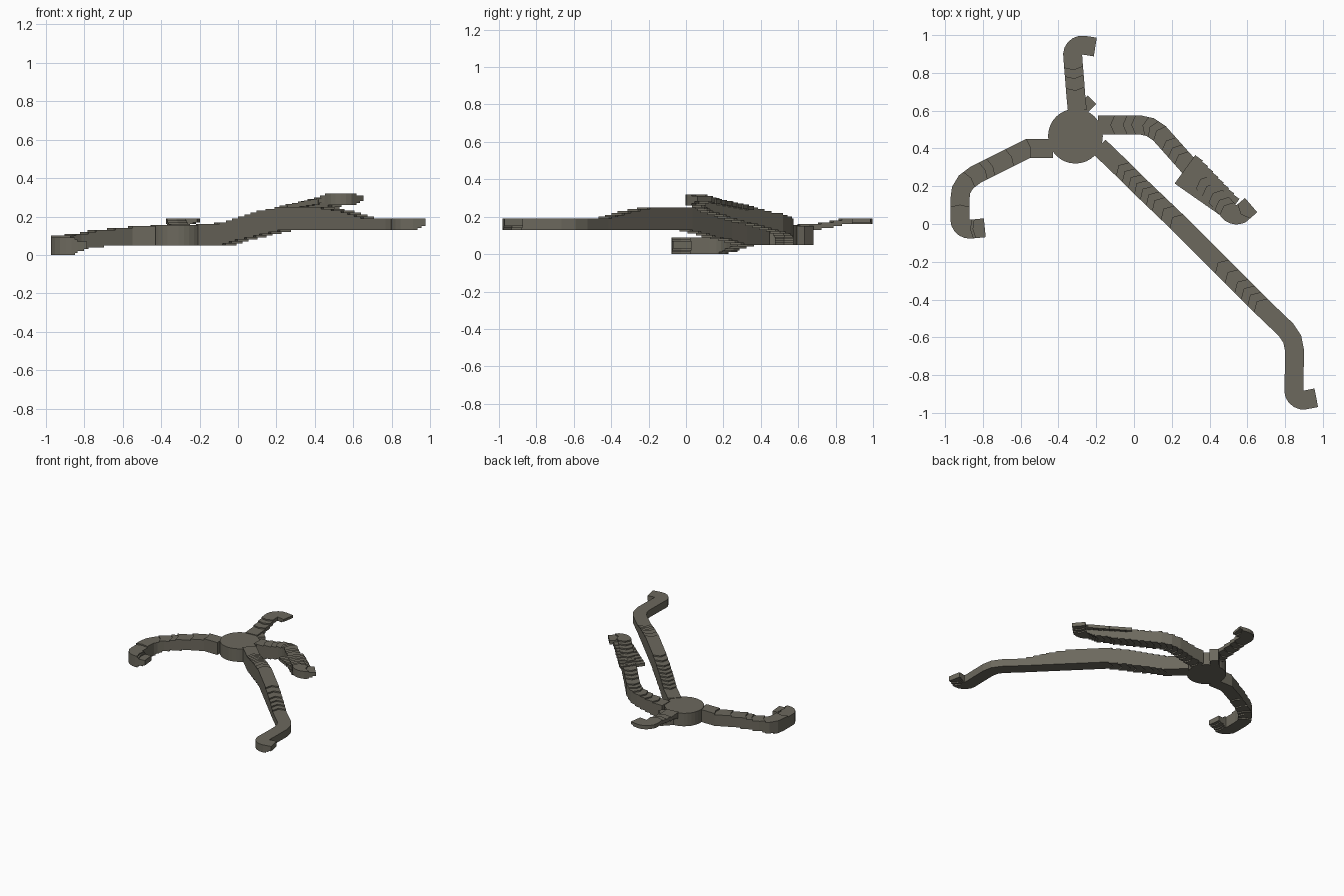
import bpy, bmesh, math
from mathutils import Vector, Matrix

if "Cube" in bpy.data.objects:
    bpy.data.objects.remove(bpy.data.objects["Cube"])

stone = bpy.data.materials.new("stone")
stone.diffuse_color = (0.15, 0.14, 0.11, 1)
stone.use_nodes = True
stone.node_tree.nodes["Principled BSDF"].inputs["Base Color"].default_value = stone.diffuse_color
STEP, BASE = 0.01, 0.05


def finish(name, bm):
    bmesh.ops.remove_doubles(bm, verts=bm.verts, dist=1e-5)
    bmesh.ops.recalc_face_normals(bm, faces=bm.faces)
    me = bpy.data.meshes.new(name)
    bm.to_mesh(me)
    bm.free()
    me.materials.append(stone)
    ob = bpy.data.objects.new(name, me)
    bpy.context.collection.objects.link(ob)
    return ob


def snap(z):
    return BASE + round((z - BASE) / STEP) * STEP


def terraced_path(name, pts, width=0.1, chevron=0.0, spacing=0.025):
    """pts are (x, y, top, bottom); slopes become flat stepped terraces."""
    rows = []
    for a, b in zip(pts, pts[1:]):
        a, b = Vector(a), Vector(b)
        n = max(1, math.ceil((b - a).xy.length / spacing))
        rows += [a.lerp(b, i / n) for i in range(n)]
    rows.append(Vector(pts[-1]))
    # cross rows: left edge, middle, right edge
    cross = []
    for i, p in enumerate(rows):
        d0 = (p - rows[max(i - 1, 0)]).xy.normalized()
        d1 = (rows[min(i + 1, len(rows) - 1)] - p).xy.normalized()
        t = (d0 + d1).normalized()
        n = Vector((-t.y, t.x)) * width / 2 / max(0.7, t.dot(d1 if i == 0 else d0))
        mid = p.xy - t * (chevron if 0 < i < len(rows) - 1 else 0)
        cross.append((p.xy + n, mid, p.xy - n))
    levels = []
    for a, b in zip(rows, rows[1:]):
        m = (a + b) / 2
        levels.append((snap(m[2]), snap(m[3])))
    bm = bmesh.new()
    i = 0
    while i < len(levels):
        j = i
        while j < len(levels) and levels[j] == levels[i]:
            j += 1
        top, bot = levels[i]
        up = [[bm.verts.new((*q, top)) for q in r] for r in cross[i:j + 1]]
        dn = [[bm.verts.new((*q, bot)) for q in r] for r in cross[i:j + 1]]
        for k in range(j - i):
            for c in (0, 1):
                for g in (up, dn):
                    bm.faces.new((g[k][c], g[k][c + 1], g[k + 1][c + 1], g[k + 1][c]))
            for c in (0, 2):
                bm.faces.new((up[k][c], up[k + 1][c], dn[k + 1][c], dn[k][c]))
        for k in (0, j - i):
            for c in (0, 1):
                bm.faces.new((up[k][c], up[k][c + 1], dn[k][c + 1], dn[k][c]))
        i = j
    return finish(name, bm)


def slab(name, x, y, z0, z1, length, width, angle):
    bm = bmesh.new()
    m = (Matrix.Translation((x, y, (z0 + z1) / 2)) @ Matrix.Rotation(angle, 4, 'Z')
         @ Matrix.Diagonal((length, width, z1 - z0, 1)))
    bmesh.ops.create_cube(bm, size=1, matrix=m)
    return finish(name, bm)


def arc(cx, cy, a0, a1, top, bot, r=0.052, n=5):
    return [(cx + r * math.cos(math.radians(a0 + (a1 - a0) * i / n)),
             cy + r * math.sin(math.radians(a0 + (a1 - a0) * i / n)), top, bot)
            for i in range(n + 1)]


# Round hub
bm = bmesh.new()
bmesh.ops.create_cone(bm, cap_ends=True, segments=32, radius1=0.145, radius2=0.145,
                      depth=0.105, matrix=Matrix.Translation((-0.31, 0.465, 0.1025)))
finish("hub", bm)

# West path, dropping to the ground
terraced_path("west_path", [
    (-0.43, 0.40, .155, .05), (-0.56, 0.40, .145, .05), (-0.72, 0.32, .13, .045),
    (-0.84, 0.26, .11, .03), (-0.89, 0.222, .10, .01), (-0.915, 0.18, .10, 0),
    (-0.922, 0.13, .10, 0)]
    + arc(-0.87, 0.025, 180, 275, .09, 0) + [(-0.84, -0.025, .075, .02), (-0.79, -0.02, .07, .03)],
    chevron=0.012)

# North path with its footing block
slab("north_footing", -0.265, 0.615, 0.05, 0.15, 0.12, 0.065, math.radians(45))
terraced_path("north_path", [
    (-0.30, 0.60, .155, .11), (-0.308, 0.68, .16, .13), (-0.314, 0.76, .17, .14),
    (-0.32, 0.83, .185, .155)]
    + arc(-0.273, 0.895, 177, 82, .19, .16) + [(-0.205, 0.937, .19, .17)],
    chevron=0.015)

# East path, climbing to the highest tip
terraced_path("east_path", [
    (-0.19, 0.525, .155, .05), (-0.06, 0.525, .17, .07), (0.03, 0.525, .19, .09),
    (0.085, 0.513, .20, .105), (0.135, 0.48, .215, .12), (0.30, 0.295, .255, .17),
    (0.465, 0.11, .305, .225)]
    + arc(0.543, 0.10, 220, 295, .32, .26) + [(0.62, 0.10, .31, .29)],
    chevron=0.022)

# Wide stair planks on the east path
for k in range(8):
    f = k / 7
    slab("stair_plank", 0.29 + 0.21 * f, 0.275 - 0.18 * f, 0.235 + 0.04 * f,
         0.258 + 0.044 * f, 0.05, 0.185 - 0.055 * f, math.radians(-36))

# Long south-east path with a raised crest
terraced_path("south_path", [
    (-0.185, 0.41, .155, .05), (-0.06, 0.29, .165, .05), (0.02, 0.21, .19, .075),
    (0.13, 0.105, .225, .10), (0.24, 0.0, .25, .125), (0.45, -0.21, .25, .13),
    (0.57, -0.33, .225, .13), (0.69, -0.45, .19, .13), (0.805, -0.56, .19, .13),
    (0.838, -0.61, .19, .13), (0.85, -0.67, .19, .13), (0.848, -0.80, .19, .13)]
    + arc(0.898, -0.88, 182, 278, .19, .13) + [(0.965, -0.92, .19, .155)],
    chevron=0.03)
